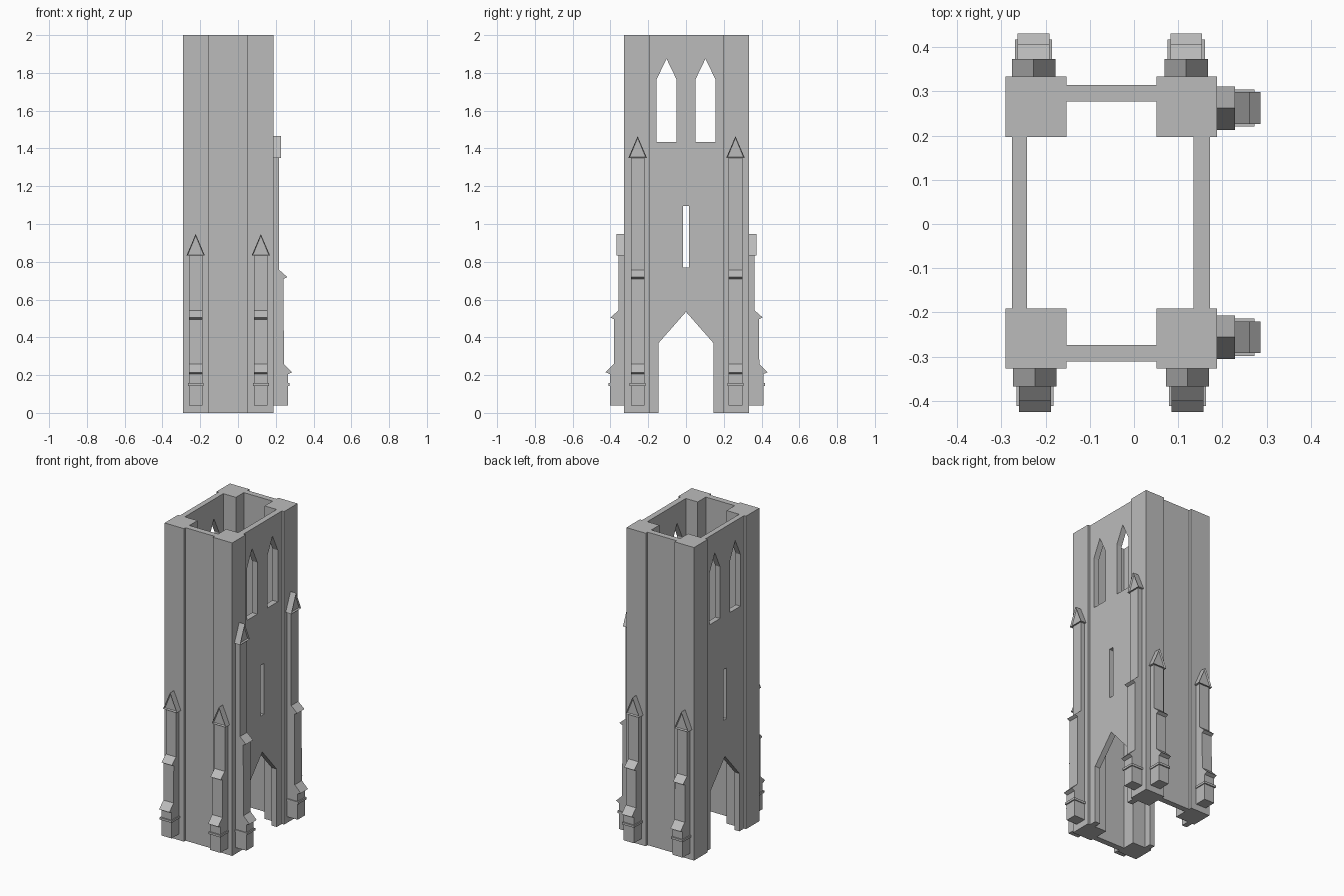
import bpy, bmesh, math
from mathutils import Matrix, Vector

if "Cube" in bpy.data.objects:
    bpy.data.objects.remove(bpy.data.objects["Cube"])

stone = bpy.data.materials.new("grey stone")
stone.diffuse_color = (0.5, 0.5, 0.5, 1)
stone.use_nodes = True
stone.node_tree.nodes["Principled BSDF"].inputs["Base Color"].default_value = stone.diffuse_color


def add_object(name, bm):
    bmesh.ops.recalc_face_normals(bm, faces=bm.faces)
    mesh = bpy.data.meshes.new(name)
    bm.to_mesh(mesh)
    bm.free()
    mesh.materials.append(stone)
    ob = bpy.data.objects.new(name, mesh)
    bpy.context.collection.objects.link(ob)
    return ob


def prism(bm, outline, shift):
    """Extrude a closed 3D outline by a vector; returns the starting face."""
    face = bm.faces.new([bm.verts.new(p) for p in outline])
    ext = bmesh.ops.extrude_face_region(bm, geom=[face], use_keep_orig=True)
    moved = [v for v in ext["geom"] if isinstance(v, bmesh.types.BMVert)]
    bmesh.ops.translate(bm, verts=moved, vec=shift)
    return face


def box(bm, x0, x1, y0, y1, z0, z1):
    prism(bm, [(x0, y0, z0), (x1, y0, z0), (x1, y1, z0), (x0, y1, z0)], (0, 0, z1 - z0))


# Corner posts
for xn, x0, x1 in (("left", -0.29, -0.153), ("right", 0.051, 0.188)):
    for yn, y0, y1 in (("front", -0.327, -0.191), ("back", 0.197, 0.333)):
        bm = bmesh.new()
        box(bm, x0, x1, y0, y1, 0, 2)
        add_object(f"{yn}_{xn}_post", bm)

# Plain front and back walls
for name, y0, y1 in (("front_wall", -0.311, -0.273), ("back_wall", 0.277, 0.314)):
    bm = bmesh.new()
    box(bm, -0.154, 0.052, y0, y1, 0, 2)
    add_object(name, bm)

# Cutter for paired pointed windows and the slit
bm = bmesh.new()
for y in (-0.103, 0.103):
    arch = [(y - 0.053, 1.435), (y + 0.053, 1.435), (y + 0.053, 1.765), (y, 1.875), (y - 0.053, 1.765)]
    prism(bm, [(-0.4, a, z) for a, z in arch], (0.8, 0, 0))
box(bm, -0.4, 0.4, -0.017, 0.017, 0.77, 1.095)
cutter = add_object("window_cutter", bm)
cutter.hide_render = True
cutter.hide_viewport = True

# Side walls with a pointed doorway
side = [(-0.192, 0), (-0.145, 0), (-0.145, 0.37), (0, 0.535), (0.145, 0.37), (0.145, 0),
        (0.198, 0), (0.198, 2), (-0.192, 2)]
for name, x0, x1 in (("left_wall", -0.276, -0.242), ("right_wall", 0.135, 0.172)):
    bm = bmesh.new()
    prism(bm, [(x0, y, z) for y, z in side], (x1 - x0, 0, 0))
    wall = add_object(name, bm)
    mod = wall.modifiers.new("windows", "BOOLEAN")
    mod.operation = "DIFFERENCE"
    mod.solver = "EXACT"
    mod.object = cutter


def buttress(name, pos, angle, gable_z, weather_z):
    """Stepped buttress built facing -y from the post face, then turned into place."""
    bm = bmesh.new()
    w = 0.036
    # stepped shaft with two sloping drip ledges
    profile = [(0.01, 0.04), (-0.076, 0.04), (-0.076, 0.205), (-0.098, 0.215), (-0.055, 0.258),
               (-0.055, weather_z - 0.045), (-0.074, weather_z - 0.038), (-0.074, weather_z - 0.038),
               (-0.03, weather_z), (-0.03, gable_z + 0.012), (0.01, gable_z + 0.012)]
    profile[5:8] = [(-0.053, weather_z - 0.048), (-0.073, weather_z - 0.038)]
    prism(bm, [(-w, y, z) for y, z in profile], (2 * w, 0, 0))
    # base band
    box(bm, -0.042, 0.042, -0.084, 0.005, 0.143, 0.157)
    # gable cap with a recessed triangular face
    g = 0.049
    front = prism(bm, [(-g, -0.04, gable_z), (g, -0.04, gable_z), (0, -0.04, gable_z + 0.115)],
                  (0, 0.045, 0))
    bmesh.ops.recalc_face_normals(bm, faces=bm.faces)
    bmesh.ops.inset_individual(bm, faces=[front], thickness=0.009, depth=-0.009)
    bm.transform(Matrix.Translation(Vector(pos)) @ Matrix.Rotation(angle, 4, "Z"))
    add_object(name, bm)


# Front, back and right-hand buttresses
for side_name, dx in (("left", -0.173), ("right", 0.172)):
    buttress(f"front_{side_name}_buttress", (dx - 0.051, -0.327, 0), 0, 0.832, 0.543)
    buttress(f"back_{side_name}_buttress", (dx - 0.054, 0.333, 0), math.pi, 0.832, 0.543)
for side_name, y in (("front", -0.256), ("back", 0.262)):
    buttress(f"side_{side_name}_buttress", (0.188, y, 0), math.pi / 2, 1.35, 0.757)
